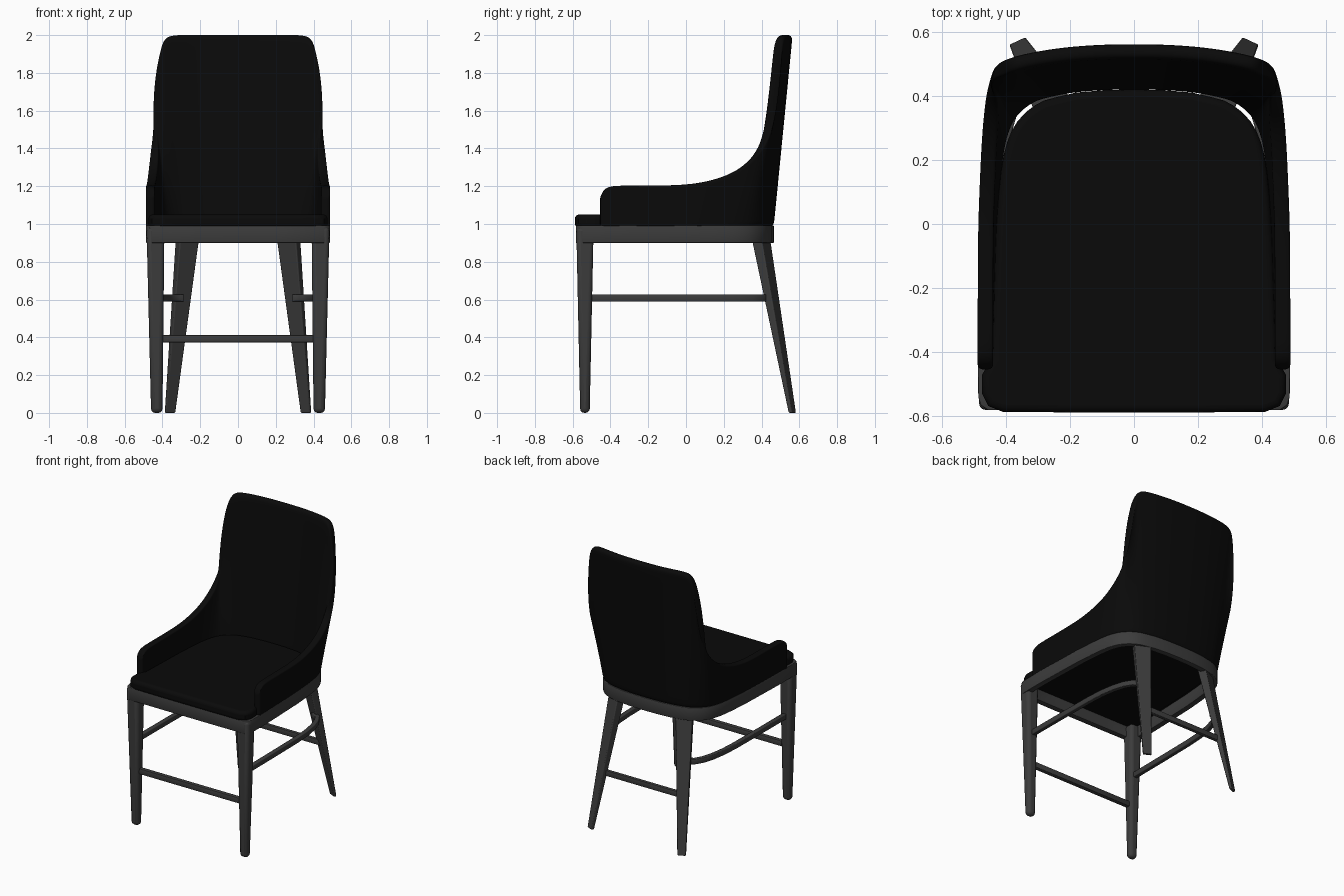
import bpy, bmesh, math
from mathutils import Vector, Matrix

if "Cube" in bpy.data.objects:
    bpy.data.objects.remove(bpy.data.objects["Cube"])


def material(name, v):
    m = bpy.data.materials.new(name)
    m.diffuse_color = (v, v, v, 1)
    m.use_nodes = True
    m.node_tree.nodes["Principled BSDF"].inputs["Base Color"].default_value = m.diffuse_color
    return m


BLACK = material("black_upholstery", 0.003)
GREY = material("dark_grey_wood", 0.045)


def make(name, verts, faces, mat):
    me = bpy.data.meshes.new(name)
    me.from_pydata([tuple(v) for v in verts], [], faces)
    bm = bmesh.new()
    bm.from_mesh(me)
    if any(len(e.link_faces) == 1 for e in bm.edges) is False:
        bmesh.ops.recalc_face_normals(bm, faces=bm.faces)
    bm.to_mesh(me)
    bm.free()
    me.materials.append(mat)
    ob = bpy.data.objects.new(name, me)
    bpy.context.collection.objects.link(ob)
    return ob


def smooth(ob, angle=40):
    bpy.ops.object.select_all(action='DESELECT')
    ob.select_set(True)
    bpy.context.view_layer.objects.active = ob
    bpy.ops.object.shade_smooth_by_angle(angle=math.radians(angle))


def solidify(ob, thick, offset):
    m = ob.modifiers.new("solid", 'SOLIDIFY')
    m.thickness, m.offset = thick, offset


def bevel(ob, width, segs):
    m = ob.modifiers.new("bevel", 'BEVEL')
    m.width, m.segments, m.limit_method = width, segs, 'ANGLE'
    m.angle_limit = math.radians(50)


def both_sides(half):
    """Right half (back centre to front) -> counter-clockwise full path."""
    return half[::-1] + [(-p[0],) + tuple(p[1:]) for p in half[1:]]


def wall(name, path, z0, z1, thick, offset=0, closed=False):
    """Upright strip along a plan path, given thickness."""
    n = len(path)
    verts = [(x, y, z0) for x, y in path] + [(x, y, z1) for x, y in path]
    faces = [(i, (i + 1) % n, n + (i + 1) % n, n + i)
             for i in range(n if closed else n - 1)]
    ob = make(name, verts, faces, GREY)
    solidify(ob, thick, offset)
    bevel(ob, 0.004, 2)
    smooth(ob)
    return ob


def leg(name, sections, angle, width):
    """Tapered leg: sections are (x, y, z, width, depth), top to bottom."""
    verts = []
    rot = Matrix.Rotation(math.radians(angle), 3, 'Z')
    for x, y, z, w, d in sections:
        for sx, sy in ((-1, -1), (1, -1), (1, 1), (-1, 1)):
            verts.append(Vector((x, y, z)) + rot @ Vector((sx * w / 2, sy * d / 2, 0)))
    faces = [(0, 1, 2, 3), (7, 6, 5, 4)]
    faces += [(i, i + 4, (i + 1) % 4 + 4, (i + 1) % 4) for i in range(4)]
    ob = make(name, verts, faces, GREY)
    bevel(ob, width, 3)
    smooth(ob)


# Shell: base line (x, y) and rim line (x, y, z), back centre to arm front
ribs = [
    (0, .465, 0, .565, 2.0), (.10, .463, .12, .563, 2.0),
    (.20, .455, .24, .553, 2.0), (.27, .44, .35, .533, 2.0),
    (.31, .43, .39, .52, 1.985), (.34, .415, .41, .512, 1.94),
    (.37, .395, .422, .505, 1.82), (.40, .365, .437, .49, 1.66),
    (.42, .335, .448, .46, 1.50), (.435, .30, .462, .41, 1.40),
    (.447, .26, .47, .34, 1.325), (.456, .21, .477, .25, 1.265),
    (.465, .13, .482, .13, 1.225), (.475, 0, .487, 0, 1.205),
    (.48, -.15, .488, -.15, 1.203), (.485, -.30, .488, -.30, 1.203),
    (.487, -.39, .488, -.39, 1.203), (.488, -.435, .488, -.435, 1.188),
    (.488, -.455, .488, -.455, 1.14)]
base = both_sides([r[:2] for r in ribs])
rim = both_sides([r[2:] for r in ribs])
n = len(base)
rows = (0, .04, .25, .5, .75, .96, 1)
verts = [Vector((*b, .985)).lerp(Vector(r), t) for t in rows for b, r in zip(base, rim)]
faces = [(j * n + i, j * n + i + 1, (j + 1) * n + i + 1, (j + 1) * n + i)
         for j in range(len(rows) - 1) for i in range(n - 1)]
shell = make("back_and_arm_shell", verts, faces, BLACK)
solidify(shell, 0.048, -1)
sub = shell.modifiers.new("round", 'SUBSURF')
sub.levels = sub.render_levels = 2
smooth(shell, 60)

# Seat cushion following the inside of the shell
half = [(r[0] * .91, r[1] - .045) for r in ribs[:14]]
half += [(.445, -.42), (.474, -.47), (.474, -.53), (.455, -.568), (.41, -.586), (.2, -.588)]
outline = both_sides(half)
outline = [p for i, p in enumerate(outline) if i == 0 or p != outline[i - 1]]
n = len(outline)
verts = [(x, y, z) for z in (.98, 1.05) for x, y in outline]
faces = [tuple(range(n))[::-1], tuple(range(n, 2 * n))]
faces += [(i, (i + 1) % n, n + (i + 1) % n, n + i) for i in range(n)]
cushion = make("seat_cushion", verts, faces, BLACK)
bevel(cushion, 0.022, 4)
smooth(cushion)

# Apron ring under the seat
half = [r[:2] for r in ribs[:17]]
half += [(.486, -.54), (.478, -.565), (.455, -.581), (.2, -.583)]
wall("apron", both_sides(half), .90, .992, .04, -1, True)

# Legs and side stretchers, mirrored
for s, side in ((1, "right"), (-1, "left")):
    leg("front_leg_" + side, [(s * .437, -.535, .985, .095, .092),
                              (s * .43, -.535, 0, .06, .05)], 0, .022)
    leg("back_leg_" + side, [(s * .264, .39, .96, .115, .06),
                             (s * .36, .563, 0, .056, .02)], -25 * s, .006)
    path = [(.43, -.53), (.428, -.2), (.425, .05), (.418, .17), (.402, .27),
            (.378, .35), (.348, .40), (.31, .425), (.29, .43)]
    wall("side_stretcher_" + side, [(s * x, y) for x, y in path], .59, .627, .03)

# Low stretchers front and back
wall("front_stretcher", [(-.42, -.535), (.42, -.535)], .373, .412, .03)
wall("back_stretcher", [(-.32, .492), (.32, .492)], .373, .412, .025)
